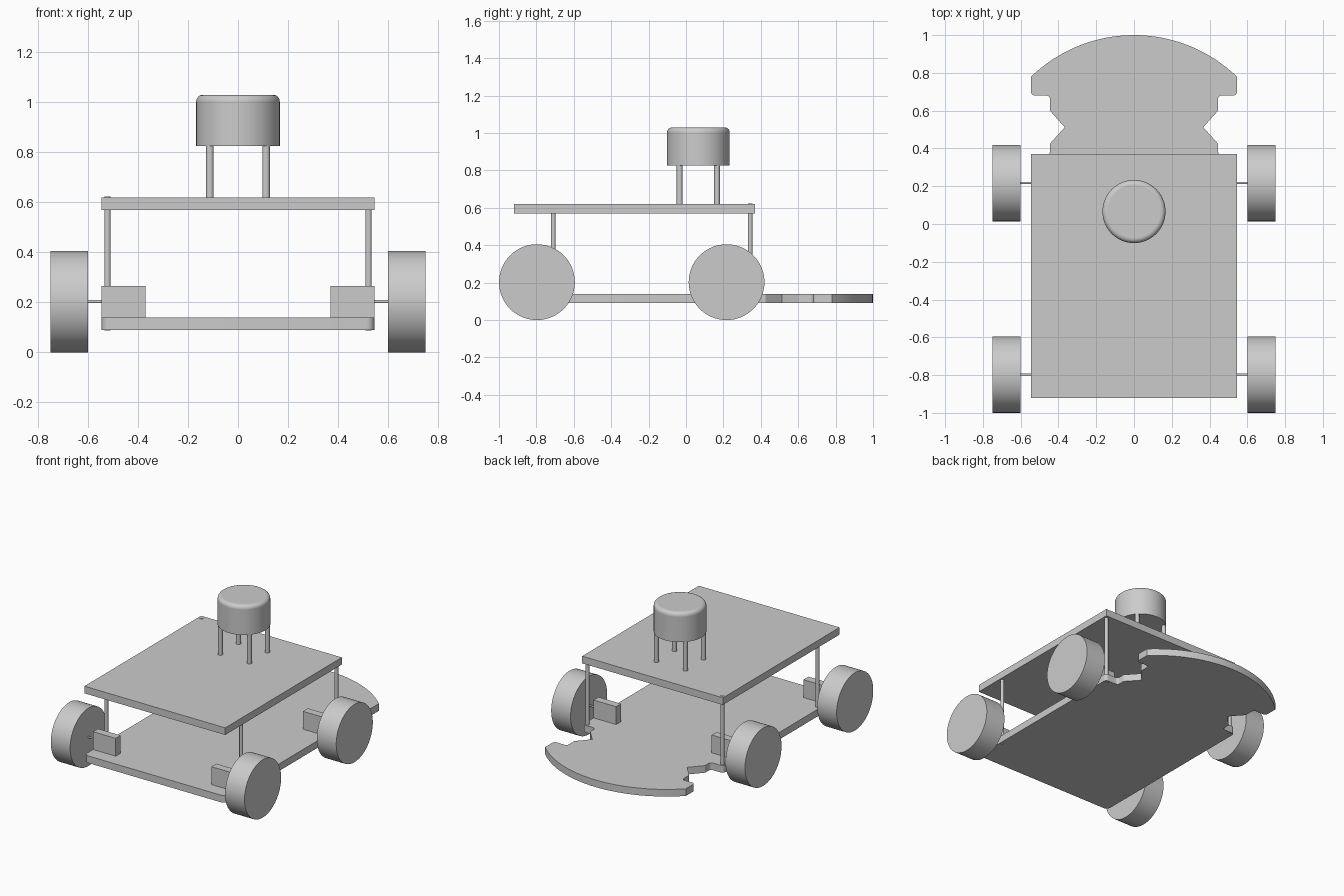
import bpy, bmesh, math
from mathutils import Vector

cube = bpy.data.objects.get("Cube")
if cube:
    bpy.data.objects.remove(cube, do_unlink=True)

# One plain grey for everything
grey = bpy.data.materials.new("light_grey")
grey.use_nodes = True
grey.diffuse_color = (0.6, 0.6, 0.6, 1)
grey.node_tree.nodes["Principled BSDF"].inputs["Base Color"].default_value = grey.diffuse_color


def finish(obj, name, smooth=True):
    obj.name = name
    obj.data.materials.append(grey)
    if smooth:
        bpy.ops.object.select_all(action="DESELECT")
        obj.select_set(True)
        bpy.context.view_layer.objects.active = obj
        bpy.ops.object.shade_smooth_by_angle(angle=math.radians(35))
    return obj


def box(name, low, high):
    low, high = Vector(low), Vector(high)
    bpy.ops.mesh.primitive_cube_add(size=1, location=(low + high) / 2)
    obj = bpy.context.object
    for v in obj.data.vertices:
        v.co = v.co * (high - low)
    return finish(obj, name, smooth=False)


def rod(name, start, end, radius, sides=24):
    start, end = Vector(start), Vector(end)
    axis = end - start
    bpy.ops.mesh.primitive_cylinder_add(
        vertices=sides, radius=radius, depth=axis.length, location=(start + end) / 2,
        rotation=axis.to_track_quat("Z", "Y").to_euler())
    return finish(bpy.context.object, name)


def rounded(corners, steps=6):
    """Replace each (x, y, radius) corner with an arc."""
    points = []
    for i, (x, y, r) in enumerate(corners):
        p = Vector((x, y))
        if r == 0:
            points.append(p)
            continue
        before = (Vector(corners[i - 1][:2]) - p).normalized()
        after = (Vector(corners[(i + 1) % len(corners)][:2]) - p).normalized()
        half = before.angle(after) / 2
        reach = r / math.tan(half)
        centre = p + (before + after).normalized() * r / math.sin(half)
        a, b = p + before * reach - centre, p + after * reach - centre
        points += [centre + a.lerp(b, k / steps).normalized() * r for k in range(steps + 1)]
    return points


def plate(name, points, bottom, top):
    bm = bmesh.new()
    face = bm.faces.new([bm.verts.new((p.x, p.y, bottom)) for p in points])
    new = bmesh.ops.extrude_face_region(bm, geom=[face])["geom"]
    bmesh.ops.translate(bm, vec=(0, 0, top - bottom),
                        verts=[v for v in new if isinstance(v, bmesh.types.BMVert)])
    bmesh.ops.recalc_face_normals(bm, faces=bm.faces)
    mesh = bpy.data.meshes.new(name)
    bm.to_mesh(mesh)
    bm.free()
    obj = bpy.data.objects.new(name, mesh)
    bpy.context.collection.objects.link(obj)
    return finish(obj, name)


W = 0.545  # half width of both decks

# Lower deck: rectangle, notched neck and curved bumper
side = [(W, -0.92, 0.03), (W, 0.365, 0.02), (0.445, 0.365, 0.02), (0.445, 0.425, 0.01),
        (0.367, 0.512, 0), (0.445, 0.60, 0.01), (0.445, 0.68, 0.02), (W, 0.68, 0.02)]
R, centre_y = 0.785, 0.215
spread = math.asin(W / R)
bumper = []
for i in range(33):
    a = spread * (1 - i / 16)
    bumper.append((R * math.sin(a), centre_y + R * math.cos(a), 0))
mirrored = [(-x, y, r) for x, y, r in reversed(side)]
plate("lower_deck", rounded(side + bumper + mirrored), 0.09, 0.14)

# Upper deck
box("upper_deck", (-W, -0.92, 0.57), (W, 0.37, 0.62))

# Wheels, axles, motors and deck posts on both sides
for label, s in (("left", 1), ("right", -1)):
    for end, y, post_y in (("front", -0.797, -0.71), ("rear", 0.217, 0.343)):
        tag = f"{end}_{label}"
        rod("wheel_" + tag, (s * 0.6, y, 0.2025), (s * 0.75, y, 0.2025), 0.2025, 96)
        rod("axle_" + tag, (s * 0.5, y, 0.203), (s * 0.62, y, 0.203), 0.006, 16)
        x_in, x_out = sorted((s * 0.37, s * W))
        box("motor_" + tag, (x_in, y - 0.027, 0.14), (x_out, y + 0.027, 0.265))
        top = 0.623 if tag == "rear_right" else 0.6
        rod("post_" + tag, (s * 0.522, post_y, 0.088), (s * 0.522, post_y, top), 0.0125)

# Sensor turret on four legs
turret_y = 0.066
for sx in (-1, 1):
    for sy in (-1, 1):
        x, y = sx * 0.1125, turret_y + sy * 0.1
        rod("turret_leg", (x, y, 0.61), (x, y, 0.84), 0.0155)
turret = rod("sensor_turret", (0, turret_y, 0.825), (0, turret_y, 1.03), 0.167, 64)
bm = bmesh.new()
bm.from_mesh(turret.data)
rim = [e for e in bm.edges if all(v.co.z > 0 for v in e.verts)]
bmesh.ops.bevel(bm, geom=rim, offset=0.026, segments=6, profile=0.5, affect="EDGES")
bm.to_mesh(turret.data)
bm.free()
finish(turret, "sensor_turret")
turret.data.materials.pop(index=1)
